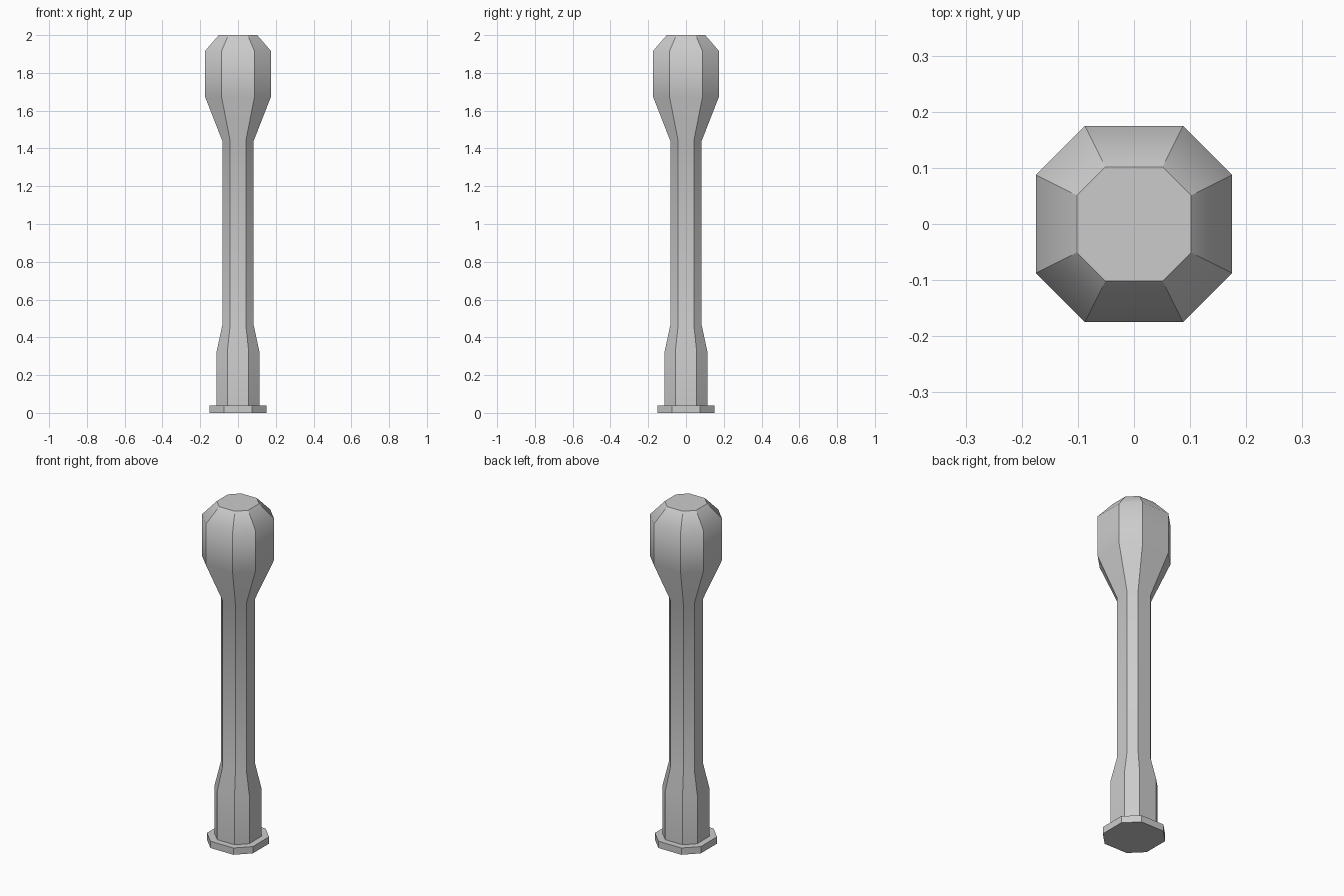
import bpy, bmesh, math

if "Cube" in bpy.data.objects:
    bpy.data.objects.remove(bpy.data.objects["Cube"])

# Profile from bottom to top: (half width, height)
PROFILE = [(0.15, 0.0), (0.15, 0.04), (0.113, 0.04), (0.113, 0.325),
           (0.083, 0.465), (0.083, 1.44), (0.175, 1.675), (0.175, 1.915),
           (0.102, 2.0)]
# Square cross-section with cut corners, counter-clockwise
SECTION = [(1, -.5), (1, .5), (.5, 1), (-.5, 1),
           (-1, .5), (-1, -.5), (-.5, -1), (.5, -1)]


def loft(name, profile, section):
    bm = bmesh.new()
    rings = [[bm.verts.new((x * r, y * r, z)) for x, y in section]
             for r, z in profile]
    n = len(section)
    for low, high in zip(rings, rings[1:]):
        for i in range(n):
            j = (i + 1) % n
            bm.faces.new((low[i], low[j], high[j], high[i]))
    # End caps
    bm.faces.new(rings[0][::-1])
    bm.faces.new(rings[-1])
    bm.normal_update()
    # Corner edges and rims stay crisp, the bends in the profile are soft
    for f in bm.faces:
        f.smooth = True
    for e in bm.edges:
        a, b = e.verts
        horizontal = (abs(a.co.z - b.co.z) < 1e-5 and
                      abs(a.co.length - b.co.length) < 1e-4)
        e.smooth = horizontal and e.calc_face_angle() < math.radians(44)
    mesh = bpy.data.meshes.new(name)
    bm.to_mesh(mesh)
    bm.free()
    obj = bpy.data.objects.new(name, mesh)
    bpy.context.collection.objects.link(obj)
    return obj


# Post with foot plate, slim shaft and bulbous head
loft("post", PROFILE, SECTION)
